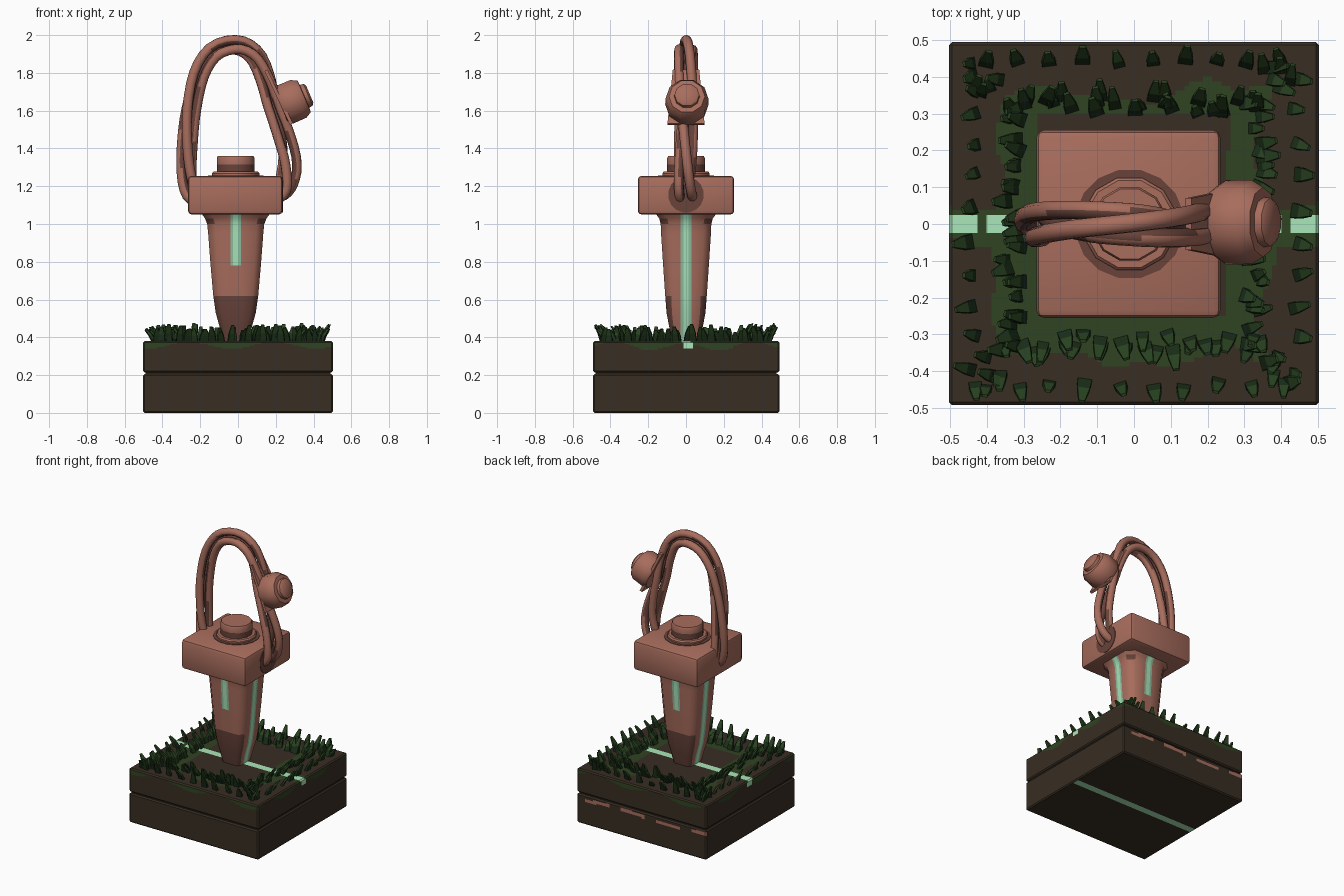
import bpy, bmesh, math, random
from mathutils import Vector, Matrix

if "Cube" in bpy.data.objects:
    bpy.data.objects.remove(bpy.data.objects["Cube"])

random.seed(4)


def material(name, r, g, b):
    m = bpy.data.materials.new(name)
    lin = [((c / 255 + 0.055) / 1.055) ** 2.4 for c in (r, g, b)]
    m.diffuse_color = (*lin, 1)
    m.use_nodes = True
    m.node_tree.nodes["Principled BSDF"].inputs["Base Color"].default_value = m.diffuse_color
    return m


copper = material("copper", 168, 109, 93)
dark_copper = material("dark copper", 104, 67, 58)
soil = material("soil", 56, 46, 35)
moss = material("moss", 47, 67, 33)
grass = material("grass", 40, 66, 32)
dark_grass = material("dark grass", 28, 48, 25)
glow = material("pale green glow", 172, 234, 188)
inlay = material("green inlay", 142, 190, 160)


def finish(bm, name, mats, smooth=None):
    bmesh.ops.recalc_face_normals(bm, faces=bm.faces[:])
    me = bpy.data.meshes.new(name)
    bm.to_mesh(me)
    bm.free()
    for m in mats:
        me.materials.append(m)
    ob = bpy.data.objects.new(name, me)
    bpy.context.collection.objects.link(ob)
    if smooth:
        bpy.ops.object.select_all(action='DESELECT')
        ob.select_set(True)
        bpy.context.view_layer.objects.active = ob
        bpy.ops.object.shade_smooth_by_angle(angle=math.radians(smooth))
    return ob


def box_bm(lo, hi, bevel, segments=1):
    bm = bmesh.new()
    lo, hi = Vector(lo), Vector(hi)
    bmesh.ops.create_cube(bm, size=1, matrix=Matrix.Translation((lo + hi) / 2) @ Matrix.Diagonal((*(hi - lo), 1)))
    if bevel:
        bmesh.ops.bevel(bm, geom=bm.edges[:], offset=bevel, segments=segments, profile=0.5, affect='EDGES')
    return bm


def lathe(name, profile, sides, mats, centre, axis=(0, 0, 1), dark_rows=(), smooth=40):
    """Closed turned part: profile is (radius, height) pairs along the axis."""
    bm = bmesh.new()
    rot = Vector((0, 0, 1)).rotation_difference(Vector(axis)).to_matrix()
    rings = []
    for r, h in profile:
        rings.append([bm.verts.new(rot @ Vector((r * math.cos(a), r * math.sin(a), h)) + Vector(centre))
                      for a in [2 * math.pi * (i + 0.5) / sides for i in range(sides)]])
    for k, (a, b) in enumerate(zip(rings, rings[1:])):
        for i in range(sides):
            j = (i + 1) % sides
            bm.faces.new((a[i], a[j], b[j], b[i])).material_index = int(k in dark_rows)
    bm.faces.new(rings[0])
    bm.faces.new(rings[-1])
    return finish(bm, name, mats, smooth)


# Earth base: two slabs cut into a fine grid, coloured by position
def slab(name, z0, z1):
    bm = box_bm((-0.502, -0.492, z0), (0.502, 0.494, z1), 0.008)
    cuts = [((i * 0.0125, 0, 0), (1, 0, 0)) for i in range(-39, 40)]
    cuts += [((0, i * 0.0125, 0), (0, 1, 0)) for i in range(-38, 39)]
    cuts += [((0, 0, z), (0, 0, 1)) for z in (0.15, 0.16, 0.17, 0.18, 0.19, 0.332, 0.34, 0.348, 0.356, 0.364)]
    for co, no in cuts:
        bmesh.ops.bisect_plane(bm, geom=bm.verts[:] + bm.edges[:] + bm.faces[:], plane_co=co, plane_no=no)
    bm.normal_update()
    for f in bm.faces:
        x, y, z = f.calc_center_median()
        n = f.normal
        d = max(abs(x), abs(y))
        wave = math.sin(11 * x + 5 * y) * math.cos(9 * y - 4 * x) + 0.4 * math.sin(31 * x - 27 * y)
        back_gap = 0.2 < y < 0.305 and abs(x) < 0.26
        if n.z > 0.5 and z > 0.3:
            if abs(y) < 0.025 and not 0.405 < abs(x) < 0.43:
                f.material_index = 2
            elif (0.25 < d < 0.36 + 0.03 * wave and not back_gap) or (abs(x) > 0.3 and abs(y) < 0.05 + 0.02 * wave):
                f.material_index = 1
        elif n.z < -0.9 and z < 0.1:
            f.material_index = 2 if abs(y) < 0.025 else 0
        elif z > 0.3:
            if abs(n.x) > 0.5 and abs(y - 0.012) < 0.025 and z > 0.34:
                f.material_index = 2
            elif z > 0.357 + 0.018 * math.sin(14 * x + 17 * y + 1) - 0.008 * (abs(n.x) > 0.5 and abs(y) < 0.25):
                f.material_index = 1
        elif n.y > 0.5 and abs(z - 0.176 - 0.01 * math.sin(9 * x)) < 0.011 and math.sin(23 * x) > -0.5:
            f.material_index = 3
    return finish(bm, name, (soil, moss, glow, copper))


slab("lower_earth_slab", 0, 0.205)
slab("upper_earth_slab", 0.214, 0.38)
finish(box_bm((-0.49, -0.48, 0.1), (0.49, 0.48, 0.3), 0), "earth_core", (soil,))

# Grass blades: outer sparse ring, inner dense ring
bm = bmesh.new()


def blade(x, y, out, size):
    w, t, h = 0.02 * size, 0.009, 0.1 * size * random.uniform(0.75, 1.05)
    lean = random.uniform(0.15, 0.55)
    m = (Matrix.Translation((x, y, 0.375)) @ Matrix.Rotation(out + random.uniform(-0.4, 0.4), 4, 'Z')
         @ Matrix.Rotation(lean, 4, 'Y'))
    rows = []
    for k, up, shift in ((1, 0, 0), (0.85, 0.5, 0), (0.4, 1, 0.01)):
        rows.append([bm.verts.new(m @ Vector((shift + a * t * k, b * w * k, h * up)))
                     for a, b in ((-1, -1), (1, -1), (1, 1), (-1, 1))])
    for k, (a, b) in enumerate(zip(rows, rows[1:])):
        for i in range(4):
            j = (i + 1) % 4
            bm.faces.new((a[i], a[j], b[j], b[i])).material_index = 1 - k
    bm.faces.new(rows[-1])


for side in range(4):
    ang = side * math.pi / 2
    spots = [(0.435, -0.4 + 0.8 * i / 9, 0.01) for i in range(10)]
    spots += [(0.32, -0.34 + 0.68 * i / 25, 0.025) for i in range(26)]
    spots += [(0.39, s * 0.39, 0.05) for s in (-1, 1) for _ in range(3)]
    for r, s, j in spots:
        r += random.uniform(-j, j)
        s += random.uniform(-j, j)
        x, y = r * math.cos(ang) - s * math.sin(ang), r * math.sin(ang) + s * math.cos(ang)
        if abs(y) > 0.03 or r < 0.36:
            blade(x, y, ang, random.uniform(0.8, 1.05))
finish(bm, "grass_blades", (grass, dark_grass))

# Tapered shaft with chamfered corners and inlaid strips
CX = -0.012
rows = [(0.36, .066, .07), (0.45, .084, .088), (0.53, .106, .103), (0.62, .119, .11), (0.78, .133, .121),
        (0.95, .146, .132), (1.0, .151, .134), (1.03, .163, .142), (1.06, .185, .165)]
bm = bmesh.new()
rings = []
for z, hx, hy in rows:
    c, w = hx * 0.27, 0.028
    ring = []
    for k in range(4):
        a, b = (hx, hy) if k % 2 == 0 else (hy, hx)
        for s in (-(b - c), -w, -w / 2, w / 2, w, b - c):
            ca, sa = round(math.cos(k * math.pi / 2)), round(math.sin(k * math.pi / 2))
            ring.append(bm.verts.new((CX + a * ca - s * sa, a * sa + s * ca, z)))
    rings.append(ring)
for k, (a, b) in enumerate(zip(rings, rings[1:])):
    for i in range(24):
        j = (i + 1) % 24
        f = bm.faces.new((a[i], a[j], b[j], b[i]))
        front_back = (i // 6) % 2 == 1
        if i % 6 in (1, 2, 3) and (not front_back or k >= 4):
            f.material_index = 3 if i % 6 == 2 else 2
        elif k < 3 and (front_back or i % 6 == 5):
            f.material_index = 1
        elif k == 6 and i % 6 == 5:
            f.material_index = 1
bm.faces.new(rings[0])
bm.faces.new(rings[-1])
finish(bm, "shaft", (copper, dark_copper, inlay, glow), 50)

# Head block, stained patches, collar and top button
finish(box_bm((-0.265, -0.255, 1.05), (0.235, 0.255, 1.255), 0.02, 2), "head_block", (copper,), 40)
lathe("button_stain", [(0.15, 0), (0.15, 0.004)], 16, (dark_copper,), (CX, 0, 1.254))
lathe("cord_stain", [(0.095, 0), (0.095, 0.004)], 16, (dark_copper,), (0.234, 0, 1.155), (1, 0, 0))
lathe("button_collar", [(0.13, 0), (0.13, 0.018), (0.122, 0.027)], 12, (copper,), (CX, 0, 1.25))
lathe("top_button", [(0.103, 0), (0.103, 0.055), (0.103, 0.09), (0.098, 0.1)], 12,
      (copper, dark_copper), (CX, 0, 1.26), dark_rows=(0,))

# Twisted cord loop: three strands winding round one arch
arch = [(-0.20, 1.13), (-0.245, 1.17), (-0.265, 1.27), (-0.268, 1.42), (-0.255, 1.6), (-0.21, 1.79), (-0.125, 1.91),
        (0.0, 1.94), (0.095, 1.885), (0.155, 1.76), (0.19, 1.63), (0.235, 1.48), (0.265, 1.34),
        (0.26, 1.23), (0.235, 1.17), (0.18, 1.14)]
pts = [Vector((x, 0, z)) for x, z in arch]


def arch_at(t):
    n = len(pts) - 1
    i = min(int(t * n), n - 1)
    u = t * n - i
    p0, p1, p2, p3 = (pts[max(0, min(n, i + k))] for k in (-1, 0, 1, 2))
    return 0.5 * (2 * p1 + (p2 - p0) * u + (2 * p0 - 5 * p1 + 4 * p2 - p3) * u * u
                  + (3 * p1 - p0 - 3 * p2 + p3) * u ** 3)


N = 48
centre_line = [arch_at(i / N) for i in range(N + 1)]
for s in range(3):
    cu = bpy.data.curves.new("cord_strand", 'CURVE')
    cu.dimensions = '3D'
    cu.bevel_depth = 0.026
    cu.bevel_resolution = 3
    cu.use_fill_caps = True
    sp = cu.splines.new('POLY')
    sp.points.add(N)
    for i in range(N + 1):
        t = i / N
        tan = (arch_at(min(1, t + 0.01)) - arch_at(max(0, t - 0.01))).normalized()
        nor = Vector((-tan.z, 0, tan.x))
        spread = 0.034 + 0.014 * max(0, 1 - abs(t - 0.83) / 0.14)
        a = 2 * math.pi * (s / 3 + 1.0 * (t - 0.45))
        p = centre_line[i] + nor * spread * math.cos(a) + Vector((0, 0.038 * math.sin(a), 0))
        sp.points[i].co = (*p, 1)
    cu.materials.append(copper)
    cu.materials.append(dark_copper)
    ob = bpy.data.objects.new(f"cord_strand_{s + 1}", cu)
    bpy.context.collection.objects.link(ob)
    bpy.ops.object.select_all(action='DESELECT')
    ob.select_set(True)
    bpy.context.view_layer.objects.active = ob
    bpy.ops.object.convert(target='MESH')
    for f in ob.data.polygons:  # dark recess between the strands
        near = min(centre_line, key=lambda q: (q - f.center).length)
        f.material_index = int(f.normal.dot((f.center - near).normalized()) < 0.35)
    bpy.ops.object.shade_smooth_by_angle(angle=math.radians(50))

# Tapered strap that holds the side knob against the cord
bm = bmesh.new()
ends = []
for x, z, w in ((0.14, 1.81, 0.07), (0.275, 1.525, 0.098)):
    ends.append([bm.verts.new((x + dx, y, z + dx * 0.5)) for dx, y in ((0, -w), (0.016, -w), (0.016, w), (0, w))])
for i in range(4):
    j = (i + 1) % 4
    bm.faces.new((ends[0][i], ends[0][j], ends[1][j], ends[1][i]))
bm.faces.new(ends[0])
bm.faces.new(ends[1])
finish(bm, "knob_strap", (copper,))

# Side knob
lathe("side_knob", [(0.1, -0.035), (0.115, -0.01), (0.114, 0.065), (0.095, 0.098), (0.068, 0.1), (0.066, 0.12),
                    (0.052, 0.13)], 10, (copper,), (0.26, 0.005, 1.637), (0.92, 0, 0.39), smooth=45)
